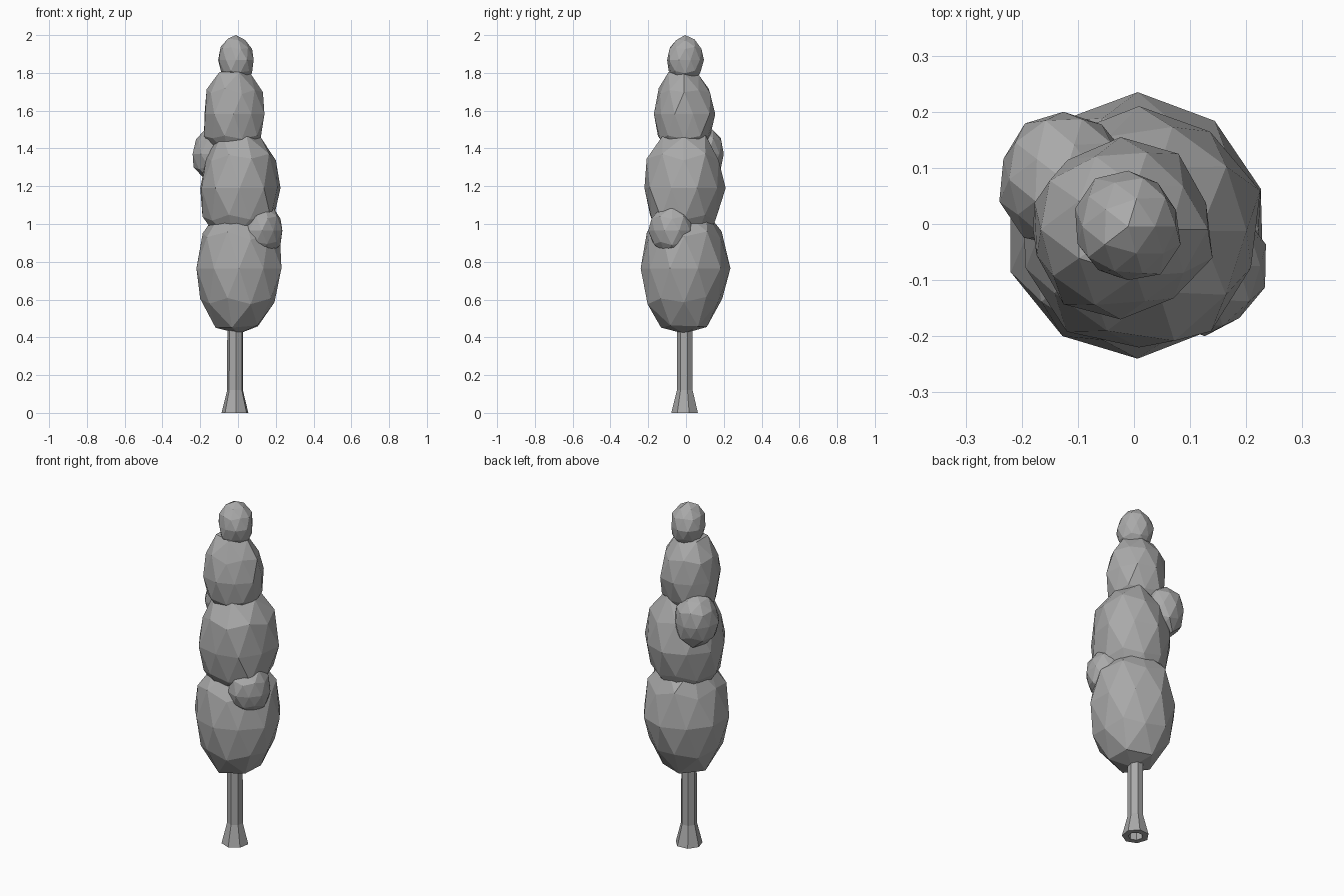
import bpy, bmesh, math, random
from mathutils import Vector

cube = bpy.data.objects.get("Cube")
if cube:
    bpy.data.objects.remove(cube, do_unlink=True)

grey = bpy.data.materials.new("plain grey")
grey.use_nodes = True
grey.diffuse_color = (0.4, 0.4, 0.4, 1)
grey.node_tree.nodes["Principled BSDF"].inputs["Base Color"].default_value = (0.4, 0.4, 0.4, 1)


def finish(bm, name):
    bmesh.ops.recalc_face_normals(bm, faces=bm.faces)
    mesh = bpy.data.meshes.new(name)
    bm.to_mesh(mesh)
    bm.free()
    mesh.materials.append(grey)
    obj = bpy.data.objects.new(name, mesh)
    bpy.context.collection.objects.link(obj)


def foliage(name, low, high, seed):
    """Faceted, slightly uneven clump filling the box from low to high."""
    rng = random.Random(seed)
    bm = bmesh.new()
    bmesh.ops.create_icosphere(bm, subdivisions=2, radius=1)
    for v in bm.verts:
        v.co *= rng.uniform(0.94, 1.05)
    for axis in range(3):
        values = [v.co[axis] for v in bm.verts]
        start, size = min(values), max(values) - min(values)
        for v in bm.verts:
            t = (v.co[axis] - start) / size
            v.co[axis] = low[axis] + t * (high[axis] - low[axis])
    finish(bm, name)


# Trunk: flared foot with a shallow hollow underneath
SIDES = 7
profile = [(0.035, 0.08), (0.04, 0), (0.073, 0), (0.043, 0.12), (0.042, 0.55)]
bm = bmesh.new()
rings = []
for radius, z in profile:
    ring = []
    for i in range(SIDES):
        a = math.tau * i / SIDES + 0.3
        ring.append(bm.verts.new(Vector((radius * math.cos(a) - 0.015, radius * math.sin(a) - 0.005, z))))
    rings.append(ring)
for lower, upper in zip(rings, rings[1:]):
    for i in range(SIDES):
        j = (i + 1) % SIDES
        bm.faces.new((lower[i], lower[j], upper[j], upper[i]))
bm.faces.new(rings[0])
bm.faces.new(rings[-1])
finish(bm, "trunk")

# Stacked crown
foliage("lower_foliage", (-0.22, -0.24, 0.42), (0.23, 0.235, 1.12), 3)
foliage("middle_foliage", (-0.2, -0.22, 0.87), (0.225, 0.21, 1.52), 8)
foliage("upper_foliage", (-0.18, -0.17, 1.33), (0.14, 0.155, 1.82), 5)
foliage("top_foliage", (-0.105, -0.1, 1.74), (0.083, 0.095, 2.0), 12)

# Side clumps
foliage("left_clump", (0.02, -0.2, 0.83), (0.235, 0.04, 1.1), 4)
foliage("right_clump", (-0.24, -0.04, 1.22), (-0.01, 0.2, 1.52), 9)
